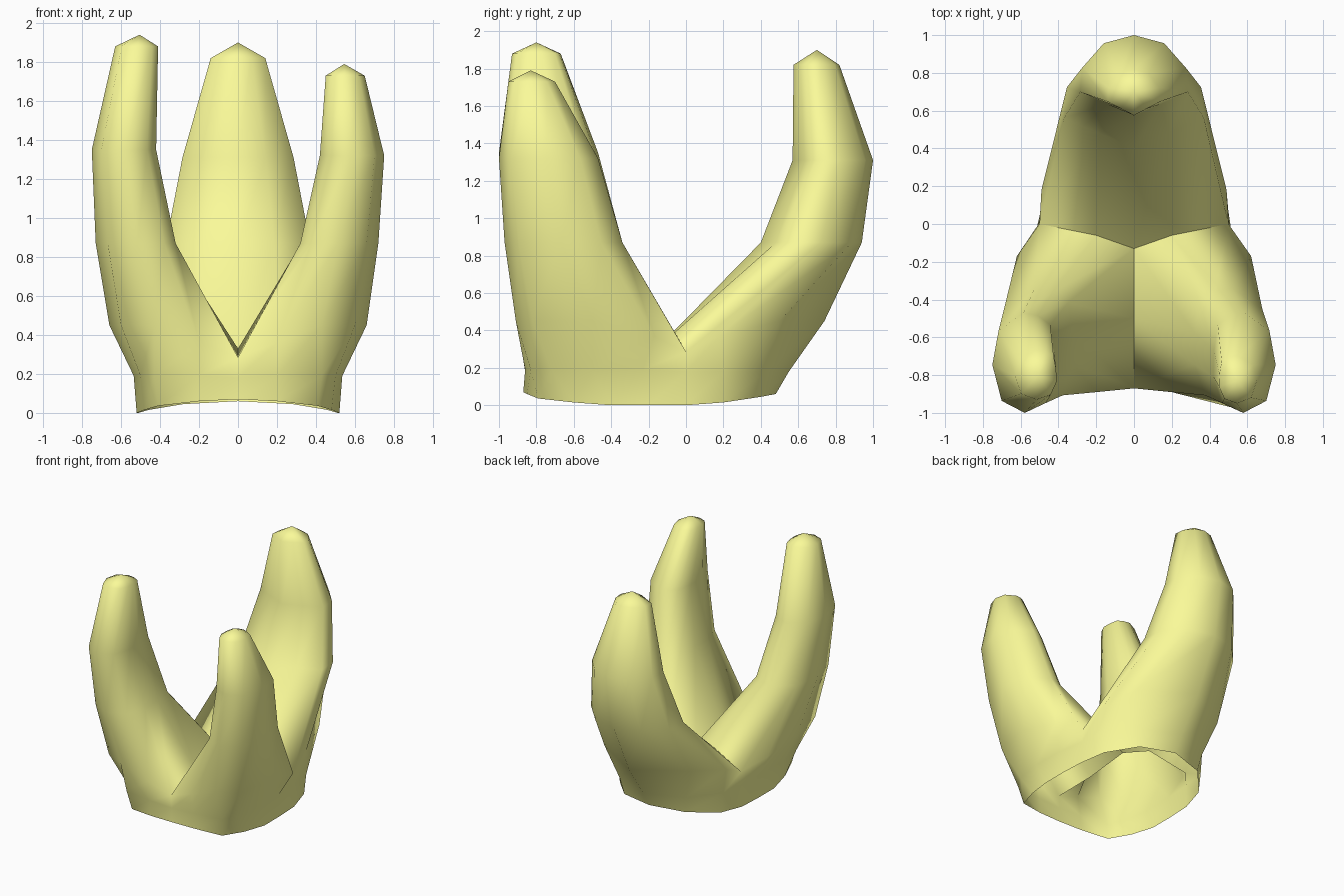
import bpy, bmesh, math

if "Cube" in bpy.data.objects:
    bpy.data.objects.remove(bpy.data.objects["Cube"])

bm = bmesh.new()


def mirrored_ring(half):
    """Half outline (front centre, round +x, to back centre) -> full 18 point ring."""
    full = half + [(-x, y, z) for x, y, z in half[-2:0:-1]]
    return [bm.verts.new(p) for p in full]


def bridge(a, b):
    n = len(a)
    for i in range(n):
        j = (i + 1) % n
        bm.faces.new((a[i], a[j], b[j], b[i]))


# Base shell: open, arched lower rim, waist and the ring the prongs grow from
rim = mirrored_ring([(0, -.87, .07), (.2, -.85, .06), (.41, -.79, .036), (.48, -.6, .015),
                     (.52, -.4, 0), (.52, -.2, 0), (.51, 0, 0), (.46, .2, .015),
                     (.28, .40, .045), (0, .48, .06)])
mid = mirrored_ring([(0, -.86, .18), (.2, -.86, .19), (.43, -.83, .19), (.50, -.72, .19),
                     (.535, -.5, .19), (.53, -.23, .19), (.505, 0, .18), (.48, .2, .18),
                     (.30, .43, .18), (0, .55, .18)])
top = mirrored_ring([(0, -.87, .285), (.20, -.89, .36), (.43, -.91, .45), (.60, -.82, .45),
                     (.66, -.5, .45), (.62, -.17, .37), (.50, 0, .285), (.49, .18, .37),
                     (.39, .50, .45), (0, .74, .45)])
bridge(rim, mid)
bridge(mid, top)

# Valley floor where the prongs meet: the centre and one point along each crease
centre, crease_f, crease_r, crease_l = [bm.verts.new(p) for p in (
    (0, -.13, .33), (0, -.5, .29), (.2, -.06, .39), (-.2, -.06, .39))]

# Prong cross-sections, normalised to a box
front = [(0, .36), (.14, .1), (.48, 0), (.85, .12), (1, .48), (.9, .82), (.5, 1),
         (.27, .97), (.07, .88), (.01, .62)]
left = [(1 - u, v) for u, v in front[6::-1] + front[:6:-1]]
back = [(1, .30), (.98, .6), (.78, .9), (.5, 1), (.22, .9), (.02, .6), (0, .30),
        (.25, .15), (.5, 0), (.75, .15)]


def prong(root, section, levels, tip):
    """Loft a section through boxes (z, x0, x1, y0, y1) and close it at the tip."""
    prev = root
    for z, x0, x1, y0, y1 in levels:
        ring = [bm.verts.new((x0 + u * (x1 - x0), y0 + v * (y1 - y0), z)) for u, v in section]
        bridge(prev, ring)
        prev = ring
    t = bm.verts.new(tip)
    for i in range(len(prev)):
        bm.faces.new((prev[i], prev[(i + 1) % len(prev)], t))


prong(top[0:7] + [crease_r, centre, crease_f], front,
      [(.87, .32, .72, -.97, -.34), (1.32, .42, .75, -1, -.47),
       (1.73, .45, .65, -.95, -.70)], (.545, -.83, 1.79))
prong(top[6:13] + [crease_l, centre, crease_r], back,
      [(.87, -.37, .37, .40, .94), (1.31, -.285, .285, .57, 1),
       (1.82, -.14, .14, .575, .82)], (0, .70, 1.90))
prong(top[12:18] + [top[0], crease_f, centre, crease_l], left,
      [(.87, -.73, -.32, -.97, -.34), (1.35, -.75, -.42, -1, -.47),
       (1.88, -.63, -.41, -.93, -.67)], (-.505, -.80, 1.94))

mesh = bpy.data.meshes.new("three_prong_claw")
bm.to_mesh(mesh)
bm.free()
claw = bpy.data.objects.new("three_prong_claw", mesh)
bpy.context.collection.objects.link(claw)

# Pale yellow colour and smooth shading
mat = bpy.data.materials.new("pale_yellow")
mat.diffuse_color = (.96, .96, .32, 1)
mat.use_nodes = True
mat.node_tree.nodes["Principled BSDF"].inputs["Base Color"].default_value = mat.diffuse_color
mesh.materials.append(mat)
bpy.context.view_layer.objects.active = claw
claw.select_set(True)
bpy.ops.object.shade_smooth_by_angle(angle=math.radians(80))
